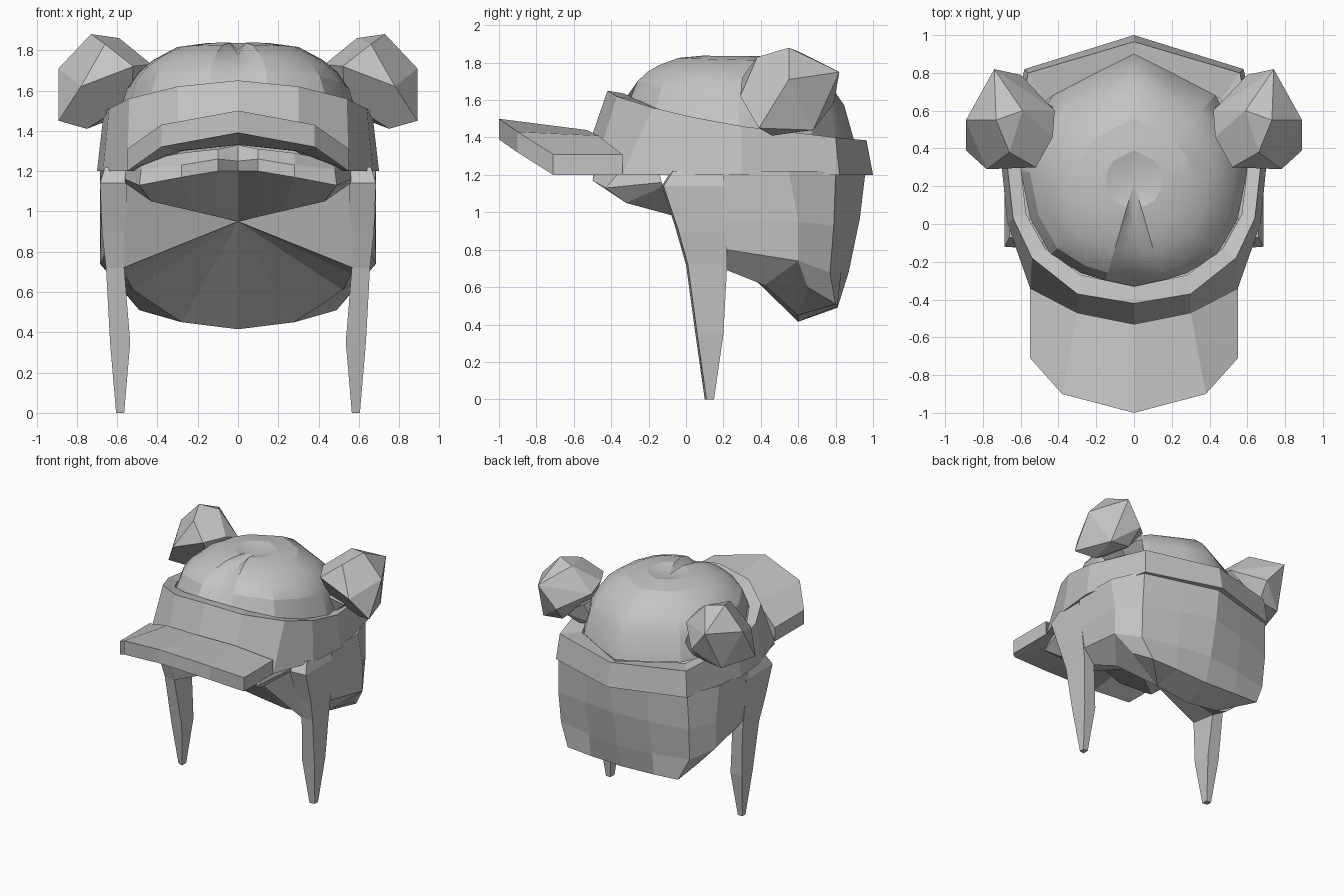
import bpy, bmesh
from mathutils import Vector

cube = bpy.data.objects.get("Cube")
if cube:
    bpy.data.objects.remove(cube, do_unlink=True)

GREY = 0.55
grey = bpy.data.materials.new("plain grey")
grey.use_nodes = True
grey.diffuse_color = (GREY, GREY, GREY, 1)
grey.node_tree.nodes["Principled BSDF"].inputs["Base Color"].default_value = (GREY, GREY, GREY, 1)


def finish(name, bm, smooth=None, merge=True):
    """Turn a +x half into a mirrored object."""
    bmesh.ops.remove_doubles(bm, verts=bm.verts, dist=0.0005)
    bmesh.ops.recalc_face_normals(bm, faces=bm.faces)
    mesh = bpy.data.meshes.new(name)
    bm.to_mesh(mesh)
    bm.free()
    mesh.materials.append(grey)
    obj = bpy.data.objects.new(name, mesh)
    bpy.context.collection.objects.link(obj)
    mirror = obj.modifiers.new("mirror", 'MIRROR')
    mirror.use_mirror_merge = merge
    mirror.merge_threshold = 0.001
    if smooth:
        bpy.ops.object.select_all(action='DESELECT')
        obj.select_set(True)
        bpy.context.view_layer.objects.active = obj
        bpy.ops.object.shade_smooth_by_angle(angle=smooth)
    return obj


def loft(bm, rows, wrap=False, ring=False):
    """Skin rows of points; wrap joins last row to first, ring closes each row."""
    grid = [[bm.verts.new(p) for p in row] for row in rows]
    n = len(rows[0])
    for i in range(len(grid) - (0 if wrap else 1)):
        a, b = grid[i], grid[(i + 1) % len(grid)]
        for j in range(n if ring else n - 1):
            k = (j + 1) % n
            bm.faces.new((a[j], a[k], b[k], b[j]))
    return grid


# Cap band, from front centre round to back centre
band_low = [(0, -.53, 1.33), (.3, -.47, 1.3), (.55, -.34, 1.2), (.67, .0, 1.2),
            (.7, .3, 1.2), (.58, .82, 1.2), (0, 1, 1.2)]
band_top = [(0, -.42, 1.65), (.3, -.37, 1.62), (.54, -.18, 1.56), (.64, .03, 1.51),
            (.67, .3, 1.46), (.56, .8, 1.4), (0, .965, 1.385)]
rim = [(0, -.33), (.28, -.27), (.47, -.13), (.57, .05), (.6, .3), (.46, .66), (0, .9)]
band_in = [(x, y, p[2] - .015) for (x, y), p in zip(rim, band_top)]
band_under = [(x, y, p[2]) for (x, y), p in zip(rim, band_low)]
bm = bmesh.new()
loft(bm, [band_low, band_top, band_in, band_under], wrap=True)
finish("cap_band", bm)

# Cap brim, a slab arched towards the middle
brim_in = [(0, -.53, 1.44), (.3, -.47, 1.41), (.55, -.34, 1.31)]
brim_out = [(0, -1, 1.5), (.38, -.9, 1.43), (.55, -.71, 1.31)]
drop = lambda row: [(x, y, z - .11) for x, y, z in row]
bm = bmesh.new()
slab = loft(bm, [brim_in, brim_out, drop(brim_out), drop(brim_in)], wrap=True)
bm.faces.new([row[-1] for row in slab])
finish("cap_brim", bm)

# Hair dome: shrinking, rising copies of the rim with a centre parting
dome_rim = [(0, -.33, 1.6), (.15, -.3, 1.6), (.28, -.26, 1.59), (.44, -.16, 1.55), (.55, .03, 1.5),
            (.6, .28, 1.44), (.56, .48, 1.4), (.43, .68, 1.39), (.2, .8, 1.38), (0, .9, 1.38)]
rows = []
for size, rise in ((1, 0), (.92, .42), (.82, .63), (.7, .78), (.5, .94), (.25, .99)):
    row = []
    for x, y, z in dome_rim:
        ny = .22 + (y - .22) * size
        groove = .05 if x == 0 and y < 0 and size < 1 else 0
        row.append((x * size, ny + groove * .6, z + (1.84 - z) * rise - groove))
    rows.append(row)
rows.append([(0, .22, 1.8)] * len(dome_rim))
bm = bmesh.new()
grid = loft(bm, rows[:-1])
crown = bm.verts.new(rows[-1][0])
for a, b in zip(grid[-1], grid[-1][1:]):
    bm.faces.new((a, b, crown))
finish("hair_dome", bm, smooth=.35)

# Hair buns: faceted lumps on short necks
bun = [(.73, .55, 1.88), (.59, .6, 1.86), (.74, .82, 1.75), (.6, .79, 1.58), (.89, .55, 1.71),
       (.89, .39, 1.45), (.78, .29, 1.62), (.52, .3, 1.72), (.66, .38, 1.83), (.43, .46, 1.73),
       (.42, .6, 1.68), (.75, .46, 1.41), (.79, .68, 1.44), (.62, .68, 1.46), (.53, .4, 1.55)]
neck = [(.5, .36, 1.56), (.66, .4, 1.5), (.66, .62, 1.48), (.46, .64, 1.6),
        (.42, .42, 1.45), (.56, .42, 1.41), (.54, .58, 1.41), (.4, .6, 1.45)]
for name, points in (("hair_buns", bun), ("bun_necks", neck)):
    bm = bmesh.new()
    for p in points:
        bm.verts.new(p)
    bmesh.ops.convex_hull(bm, input=bm.verts)
    bmesh.ops.dissolve_limit(bm, angle_limit=.2, verts=bm.verts, edges=bm.edges)
    finish(name, bm, merge=False)

# Side locks: tapering bars as (z, x range, y range)
bm = bmesh.new()
rows = []
for z, x0, x1, y0, y1 in ((0, .565, .605, .1, .15), (.35, .535, .635, .05, .2),
                          (.72, .565, .655, 0, .22), (.9, .56, .675, -.05, .22),
                          (1.14, .55, .685, -.13, .22), (1.22, .55, .66, -.08, .22)):
    rows.append([(x0, y0, z), (x1, y0 + .01, z), (x1, y1, z), (x0, y1, z)])
grid = loft(bm, rows, ring=True)
bm.faces.new(grid[0])
bm.faces.new(grid[-1])
finish("side_locks", bm)

# Back hair: curtain, turned-under hem and hollow underside
top = [(.685, .2, 1.22), (.68, .55, 1.22), (.57, .8, 1.22), (.28, .88, 1.22), (0, .96, 1.22)]
mid = [(.68, .2, .97), (.685, .6, .95), (.58, .79, .93), (.28, .87, .95), (0, .93, .97)]
low = [(.655, .22, .8), (.685, .6, .74), (.57, .77, .68), (.28, .83, .68), (0, .87, .68)]
hem = [(.56, .65, .6), (.49, .8, .51), (.28, .81, .5), (0, .81, .49)]
turn = [(.565, .22, .69), (.52, .42, .61), (.28, .6, .45), (0, .6, .415)]
apex = (0, .05, .95)
bm = bmesh.new()
loft(bm, [top, mid, low])
loft(bm, [low[1:], hem])
patches = [(low[0], low[1], turn[1], turn[0]), (low[1], hem[0], turn[2], turn[1]),
           (hem[0], hem[1], turn[2]), (hem[1], hem[2], turn[2]),
           (hem[2], hem[3], turn[3], turn[2])]
inner = [(.43, -.32, 1.05), (.56, -.12, 1.14), (.57, .0, .72)] + turn
patches += [(apex, a, b) for a, b in zip(inner, inner[1:])]
for patch in patches:
    bm.faces.new([bm.verts.new(p) for p in patch])
finish("back_hair", bm)

# Fringe under the brim, running back to the hollow
fringe = [[(0, -.36, 1.33), (.1, -.42, 1.31), (.28, -.4, 1.29), (.48, -.28, 1.25), (.56, -.12, 1.21)],
          [(0, -.4, 1.25), (.1, -.48, 1.26), (.28, -.48, 1.23), (.48, -.36, 1.21), (.56, -.14, 1.2)],
          [(0, -.38, 1.2), (.1, -.46, 1.2), (.28, -.5, 1.17), (.49, -.43, 1.13), (.56, -.13, 1.16)],
          [apex, (.1, -.036, .973), (.22, -.139, 1.001), (.43, -.32, 1.05), (.56, -.12, 1.14)]]
bm = bmesh.new()
loft(bm, fringe)
finish("fringe", bm)
